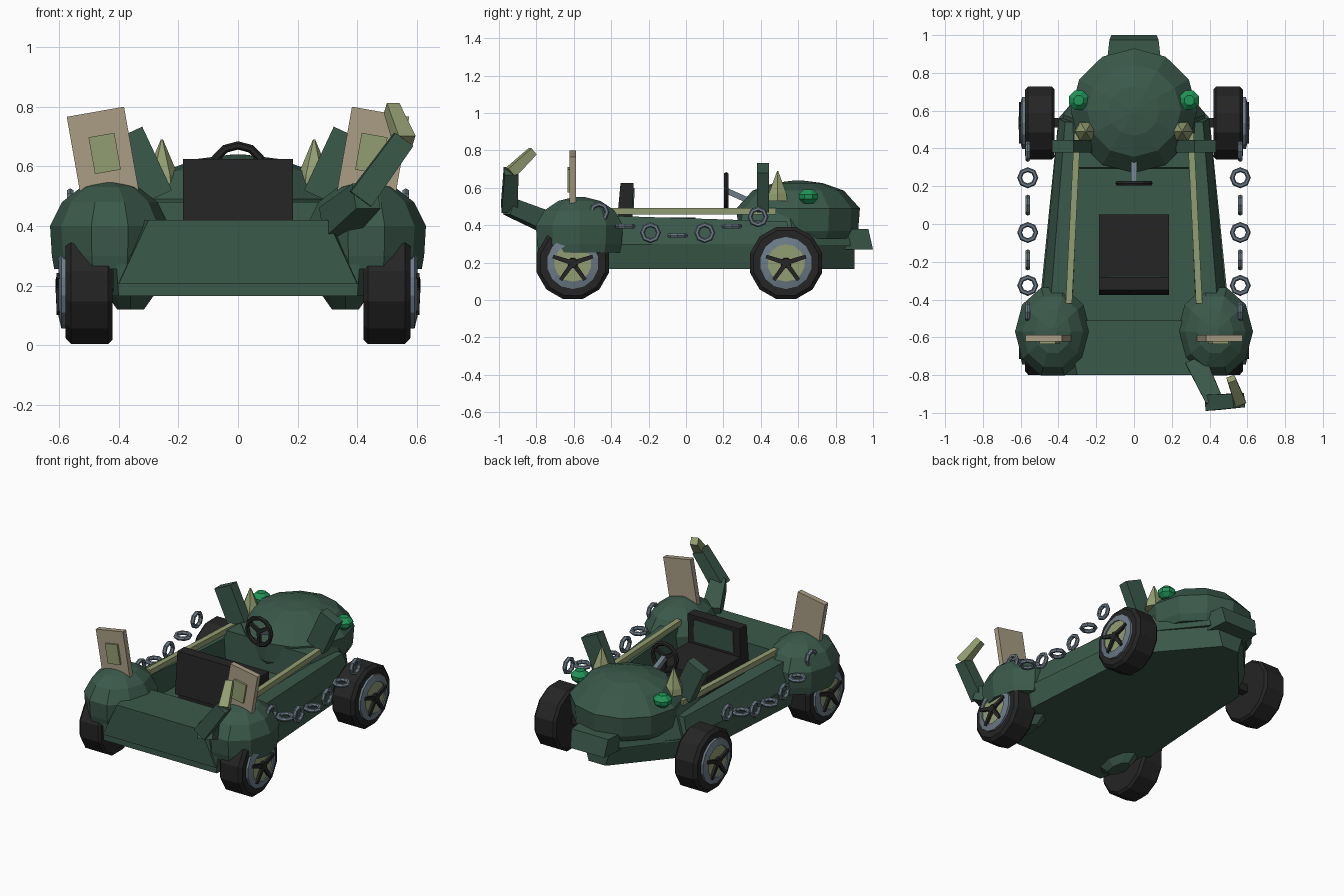
import bpy, bmesh, math
from mathutils import Vector, Matrix

if "Cube" in bpy.data.objects:
    bpy.data.objects.remove(bpy.data.objects["Cube"])

def mat(name, r, g, b):
    m = bpy.data.materials.new(name)
    m.diffuse_color = (r, g, b, 1)
    m.use_nodes = True
    m.node_tree.nodes["Principled BSDF"].inputs["Base Color"].default_value = m.diffuse_color
    return m

GREEN = mat("dark green", .043, .100, .070)
BLACK = mat("rubber black", .018, .018, .018)
TAN = mat("tan board", .40, .34, .23)
SAGE = mat("sage", .29, .34, .165)
EMERALD = mat("emerald", .014, .30, .095)
STEEL = mat("steel grey", .15, .20, .245)

def finish(name, bm, material):
    bmesh.ops.recalc_face_normals(bm, faces=bm.faces)
    me = bpy.data.meshes.new(name)
    bm.to_mesh(me)
    bm.free()
    me.materials.append(material)
    ob = bpy.data.objects.new(name, me)
    bpy.context.collection.objects.link(ob)
    return ob

def loft(name, rings, material, caps=True, close=False):
    """Skin a list of equal-length point rings."""
    bm = bmesh.new()
    vs = [[bm.verts.new(p) for p in r] for r in rings]
    n = len(rings[0])
    pairs = list(zip(vs, vs[1:])) + ([(vs[-1], vs[0])] if close else [])
    for a, b in pairs:
        for i in range(n):
            j = (i + 1) % n
            bm.faces.new((a[i], a[j], b[j], b[i]))
    if caps and not close:
        bm.faces.new(vs[0])
        bm.faces.new(vs[-1])
    return finish(name, bm, material)

def box(name, center, size, material, tilt=0, axis='Y'):
    bm = bmesh.new()
    M = Matrix.Translation(center) @ Matrix.Rotation(tilt, 4, axis) @ Matrix.Diagonal((*size, 1))
    bmesh.ops.create_cube(bm, size=1, matrix=M)
    return finish(name, bm, material)

def dome(name, c, rx, ry, levels, n, material, phase=0):
    """Low-poly rounded form; levels = (z, radius factor)."""
    ang = [2 * math.pi * (i + phase) / n for i in range(n)]
    return loft(name, [[(c[0] + rx * f * math.cos(a), c[1] + ry * f * math.sin(a), z) for a in ang]
                       for z, f in levels], material)

def lathe_x(name, c, profile, n, material, caps=True, close=False):
    """Turn a (x, radius) profile about the x direction."""
    ang = [2 * math.pi * (i + .5) / n for i in range(n)]
    return loft(name, [[(x, c[0] + r * math.cos(a), c[1] + r * math.sin(a)) for a in ang]
                       for x, r in profile], material, caps, close)

def torus(name, c, axis, R, r, n, material):
    rot = Vector((0, 0, 1)).rotation_difference(Vector(axis)).to_matrix()
    rings = []
    for i in range(n):
        a = 2 * math.pi * i / n
        rings.append([Vector(c) + rot @ Vector(((R + r * math.cos(b)) * math.cos(a),
                      (R + r * math.cos(b)) * math.sin(a), r * math.sin(b)))
                      for b in [math.pi * k / 3 for k in range(6)]])
    return loft(name, rings, material, close=True)

def bar(name, p, q, w0, w1, material):
    """Square bar between two points, tapering from w0 to w1."""
    p, q = Vector(p), Vector(q)
    d = (q - p).normalized()
    u = d.cross(Vector((0, 0, 1))).normalized()
    v = u.cross(d)
    return loft(name, [[c + (u * a + v * b) * w / 2 for a, b in ((-1, -1), (1, -1), (1, 1), (-1, 1))]
                       for c, w in ((p, w0), (q, w1))], material)

def plan(half, z):
    return [(x, y, z) for x, y in half] + [(-x, y, z) for x, y in reversed(half)]

# chassis, rear deck, hood base and snout
loft("chassis", [plan([(.40, -.79), (.46, -.4), (.40, .5), (.06, .9)], .165),
                 plan([(.41, -.79), (.495, -.38), (.40, .56), (.10, .9)], .30)], GREEN)
loft("rear_deck", [plan([(.40, -.8), (.45, -.51)], .205),
                   plan([(.30, -.8), (.36, -.51)], .42)], GREEN)
loft("hood_base", [plan([(.36, .29), (.38, .58), (.14, .88)], .29),
                   plan([(.29, .30), (.30, .55), (.12, .85)], .48)], GREEN)
loft("snout", [plan([(.14, .8), (.12, 1.0)], .27),
               plan([(.15, .8), (.13, .975)], .38)], GREEN)

# hood dome
dome("hood", (0, .60), .335, .33, [(.33, .90), (.37, .97), (.49, 1.0), (.585, .74), (.625, .40), (.64, .05)],
     12, GREEN)

# seat and back panel
loft("seat_cushion", [plan([(.185, -.34), (.185, .05)], .30),
                      plan([(.185, -.34), (.185, .05)], .44)], BLACK)
loft("seat_back", [plan([(.185, -.375), (.185, -.29)], .36),
                   plan([(.185, -.35), (.185, -.28)], .625)], BLACK)
loft("seat_panel", [plan([(.14, -.29), (.14, -.281)], .46),
                    plan([(.14, -.285), (.14, -.274)], .60)], GREEN)

# steering wheel
torus("steering_ring", (0, .215, .585), (0, 1, 0), .085, .014, 12, BLACK)
bar("steering_column", (0, .215, .585), (0, .36, .52), .03, .03, STEEL)
for k in range(3):
    a = math.pi / 2 + k * 2 * math.pi / 3 + math.pi
    bar("steering_spoke", (0, .215, .585), (.08 * math.cos(a), .215, .585 + .08 * math.sin(a)), .022, .018, BLACK)

for s in (-1, 1):
    # cockpit side wall and rail
    loft("side_wall", [[(s * x, y, .29) for x, y in ((.33, -.5), (.49, -.4), (.40, .56), (.28, .56))],
                       [(s * x, y, z) for x, y, z in ((.34, -.5, .45), (.44, -.4, .45), (.365, .54, .42),
                                                      (.295, .54, .42))]], GREEN)
    bar("side_rail", (s * .345, -.42, .475), (s * .30, .48, .475), .034, .034, SAGE)

    # rear haunch over the wheel, with its lower inner bulge
    dome("rear_haunch", (s * .43, -.57), .20, .245,
         [(.255, .93), (.30, .97), (.40, 1.0), (.48, .80), (.53, .48), (.552, .1)], 10, GREEN)
    dome("haunch_bulge", (s * .36, -.57), .10, .2, [(.12, .45), (.17, .8), (.26, 1)], 8, GREEN)

    # tilted board with inset panel
    tilt = s * math.radians(10)
    box("rear_board", (s * .452, -.605, .635), (.195, .034, .30), TAN, tilt)
    box("board_panel", (s * .447, -.627, .643), (.088, .014, .125), SAGE, tilt)

    # front fins, spikes and gem eyes
    box("front_fin", (s * .328, .412, .60), (.125, .065, .235), GREEN, s * math.radians(25))
    dome("spike", (s * .255, .49), .06, .06, [(.53, 1), (.57, .9), (.69, .06)], 6, SAGE)
    dome("gem_eye", (s * .293, .655), .056, .056, [(.515, .45), (.54, .95), (.565, 1), (.592, .5)], 8, EMERALD, .5)

    # chain links, alternating upright and flat
    links = [(-.465, .47), (-.325, .395), (-.19, .36), (-.045, .345), (.10, .36), (.245, .395), (.385, .445)]
    for i, (y, z) in enumerate(links):
        torus("chain_link", (s * .5625, y, z), (1, 0, 0) if i % 2 == 0 else (0, 0, 1), .043, .013, 8, STEEL)

    # wheels
    for y in (-.605, .535):
        c = (y, .198)
        lathe_x("tire", c, [(s * .42, .185), (s * .435, .2), (s * .56, .2), (s * .578, .18)], 12, BLACK)
        lathe_x("wheel_rim", c, [(s * .57, .142), (s * .592, .142), (s * .602, .10), (s * .57, .10)],
                14, STEEL, close=True)
        lathe_x("wheel_disc", c, [(s * .57, .10), (s * .594, .10)], 14, SAGE)
        lathe_x("wheel_hub", c, [(s * .59, .03), (s * .612, .025)], 8, BLACK)
        for k in range(5):
            a = math.pi / 2 + k * 2 * math.pi / 5
            bar("wheel_spoke", (s * .598, *c),
                (s * .598, c[0] + .112 * math.cos(a), c[1] + .112 * math.sin(a)), .026, .02, BLACK)
        bar("axle", (0, y, .2), (s * .43, y, .2), .05, .05, BLACK)

# bent tail at the rear corner
bar("tail_base", (.33, -.73, .41), (.43, -.945, .50), .11, .09, GREEN)
bar("tail_middle", (.41, -.945, .49), (.555, -.935, .69), .085, .075, GREEN)
bar("tail_tip", (.56, -.94, .68), (.515, -.82, .795), .06, .045, SAGE)
